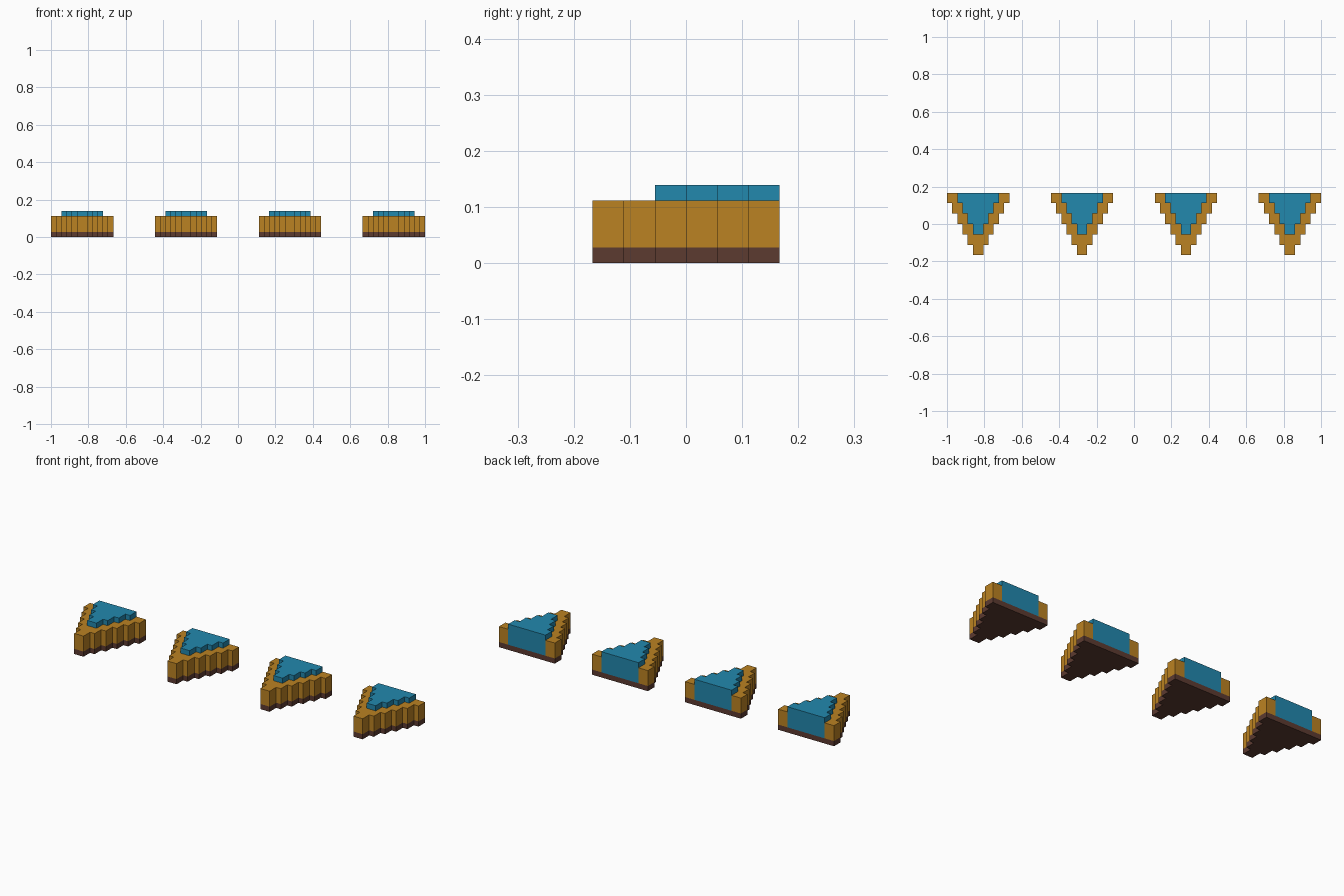
import bpy, bmesh

if "Cube" in bpy.data.objects:
    bpy.data.objects.remove(bpy.data.objects["Cube"])

U = 1 / 18          # one step of the staircase outline
ROWS = 6


def material(name, rgb):
    m = bpy.data.materials.new(name)
    m.diffuse_color = (*rgb, 1)
    m.use_nodes = True
    m.node_tree.nodes["Principled BSDF"].inputs["Base Color"].default_value = m.diffuse_color
    return m


def right_steps(first):
    """Right-hand staircase, from the tip row up to the back edge."""
    pts = []
    for row in range(first, ROWS):
        x = (row + 1 - first) * U / 2
        pts += [(x, (row - 3) * U), (x, (row - 2) * U)]
    return pts


def mirror(pts):
    return [(-x, y) for x, y in reversed(pts)]


def prism(name, outline, z0, z1, mat, x):
    bm = bmesh.new()
    face = bm.faces.new([bm.verts.new((px, py, z0)) for px, py in outline])
    ext = bmesh.ops.extrude_face_region(bm, geom=[face], use_keep_orig=True)
    top = [g for g in ext["geom"] if isinstance(g, bmesh.types.BMVert)]
    bmesh.ops.translate(bm, verts=top, vec=(0, 0, z1 - z0))
    bmesh.ops.recalc_face_normals(bm, faces=bm.faces)
    mesh = bpy.data.meshes.new(name)
    bm.to_mesh(mesh)
    bm.free()
    mesh.materials.append(mat)
    obj = bpy.data.objects.new(name, mesh)
    obj.location.x = x
    bpy.context.collection.objects.link(obj)


brown = material("dark brown", (0.107, 0.043, 0.030))
orange = material("golden orange", (0.497, 0.223, 0.016))
blue = material("blue", (0.016, 0.246, 0.423))

outer, inner = right_steps(0), right_steps(2)
wedge = outer + mirror(outer)
core = inner + mirror(inner)
# V-shaped wall, open at the back where the filling shows
wall = outer + inner[::-1] + mirror(inner)[::-1] + mirror(outer)

for i in range(4):
    x = (i - 1.5) * 10 * U
    prism(f"slice_base_{i + 1}", wedge, 0, U / 2, brown, x)
    prism(f"slice_crust_{i + 1}", wall, U / 2, 2 * U, orange, x)
    prism(f"slice_filling_{i + 1}", core, U / 2, 2.5 * U, blue, x)
